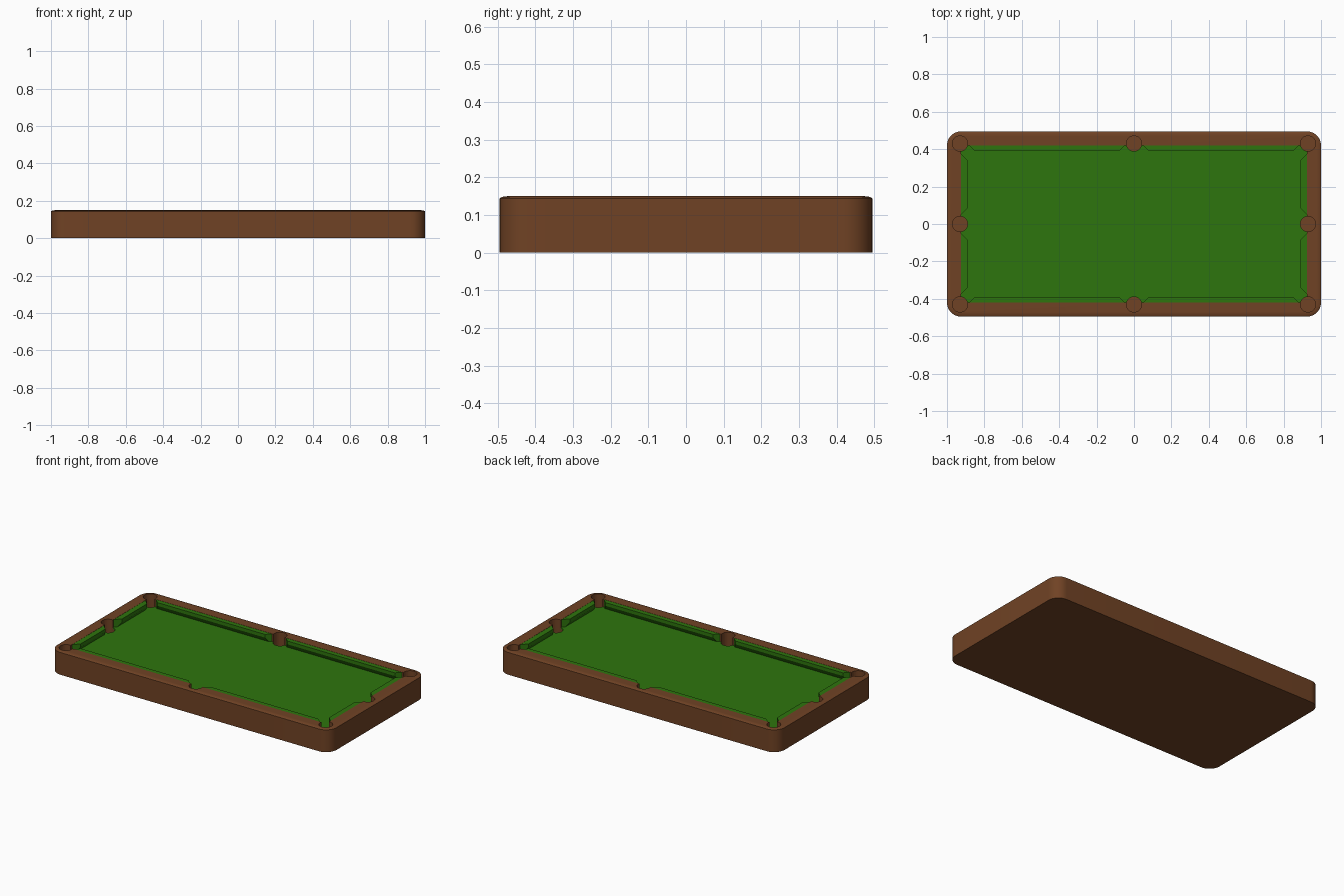
import bpy, bmesh, math

if "Cube" in bpy.data.objects:
    bpy.data.objects.remove(bpy.data.objects["Cube"])

HX, HY = 1.0, 0.495          # outer half size
IX, IY = 0.925, 0.42         # rail inner half size
BED, TOP = 0.10, 0.15
POCKET_R = 0.041


def material(name, rgb):
    m = bpy.data.materials.new(name)
    m.diffuse_color = (*rgb, 1)
    m.use_nodes = True
    m.node_tree.nodes["Principled BSDF"].inputs["Base Color"].default_value = m.diffuse_color
    return m


wood = material("wood", (0.162, 0.055, 0.018))
felt = material("felt", (0.027, 0.178, 0.004))


def loft(name, rings, mat):
    """Closed solid through rings of equal point count."""
    bm = bmesh.new()
    vs = [[bm.verts.new(p) for p in r] for r in rings]
    n = len(vs[0])
    for a, b in zip(vs, vs[1:]):
        for i in range(n):
            j = (i + 1) % n
            bm.faces.new((a[i], a[j], b[j], b[i]))
    bm.faces.new(vs[0][::-1])
    bm.faces.new(vs[-1])
    bmesh.ops.recalc_face_normals(bm, faces=bm.faces)
    me = bpy.data.meshes.new(name)
    bm.to_mesh(me)
    bm.free()
    me.materials.append(mat)
    ob = bpy.data.objects.new(name, me)
    bpy.context.collection.objects.link(ob)
    return ob


def rounded(hx, hy, r, z, seg=12):
    pts = []
    for k, (sx, sy) in enumerate(((1, 1), (-1, 1), (-1, -1), (1, -1))):
        for i in range(seg + 1):
            a = math.pi / 2 * (k + i / seg)
            pts.append((sx * (hx - r) + r * math.cos(a),
                        sy * (hy - r) + r * math.sin(a), z))
    return pts


def rect(hx, hy, z):
    return [(hx, hy, z), (-hx, hy, z), (-hx, -hy, z), (hx, -hy, z)]


def circle(x, y, r, z, n=32):
    return [(x + r * math.cos(2 * math.pi * i / n),
             y + r * math.sin(2 * math.pi * i / n), z) for i in range(n)]


def cut(ob, cutter):
    cutter.hide_render = True
    cutter.hide_set(True)
    m = ob.modifiers.new("cut", 'BOOLEAN')
    m.operation, m.object, m.solver = 'DIFFERENCE', cutter, 'EXACT'


# Wooden body with softened top edge
body = loft("table_body", [
    rounded(HX, HY, 0.075, 0),
    rounded(HX, HY, 0.075, 0.144),
    rounded(HX - 0.006, HY - 0.006, 0.069, 0.148),
    rounded(HX - 0.022, HY - 0.022, 0.053, TOP)], wood)
cut(body, loft("recess_cutter", [rect(IX, IY, BED - 0.01), rect(IX, IY, 0.2)], wood))

# Felt playing bed
bed = loft("felt_bed", [rect(IX, IY, BED - 0.01), rect(IX, IY, BED)], felt)

# Eight pockets cut through bed and rails
centres = [(x, y) for x in (-0.93, 0, 0.93) for y in (-0.43, 0, 0.43) if x or y]
for i, (x, y) in enumerate(centres):
    c = loft(f"pocket_cutter_{i}",
             [circle(x, y, POCKET_R, 0.05), circle(x, y, POCKET_R, 0.2)], wood)
    cut(body, c)
    cut(bed, c)


# Cushions: trapezoid in plan, undercut below the nose
def cushion(name, start, end, back, nose, swap, sx, sy):
    d = abs(back - nose)

    def ring(depth, z):
        n = back - depth
        k = d - depth
        pts = [(start + d - k, n), (end - d + k, n), (end, back), (start, back)]
        if swap:
            pts = [(b, a) for a, b in pts]
        return [(a * sx, b * sy, z) for a, b in pts]

    loft(name, [ring(d * 0.45, BED), ring(d, 0.128), ring(d, 0.149)], felt)


for sx in (-1, 1):
    for sy in (-1, 1):
        tag = ("left" if sx < 0 else "right") + ("_front" if sy < 0 else "_back")
        cushion("long_cushion_" + tag, 0.05, 0.88, IY, 0.39, False, sx, sy)
        cushion("end_cushion_" + tag, 0.05, 0.375, IX, 0.89, True, sx, sy)

# Smooth curved walls, crisp edges
for ob in (body, bed):
    ob.select_set(True)
    bpy.context.view_layer.objects.active = ob
    bpy.ops.object.shade_smooth_by_angle(angle=math.radians(30))
    ob.select_set(False)
